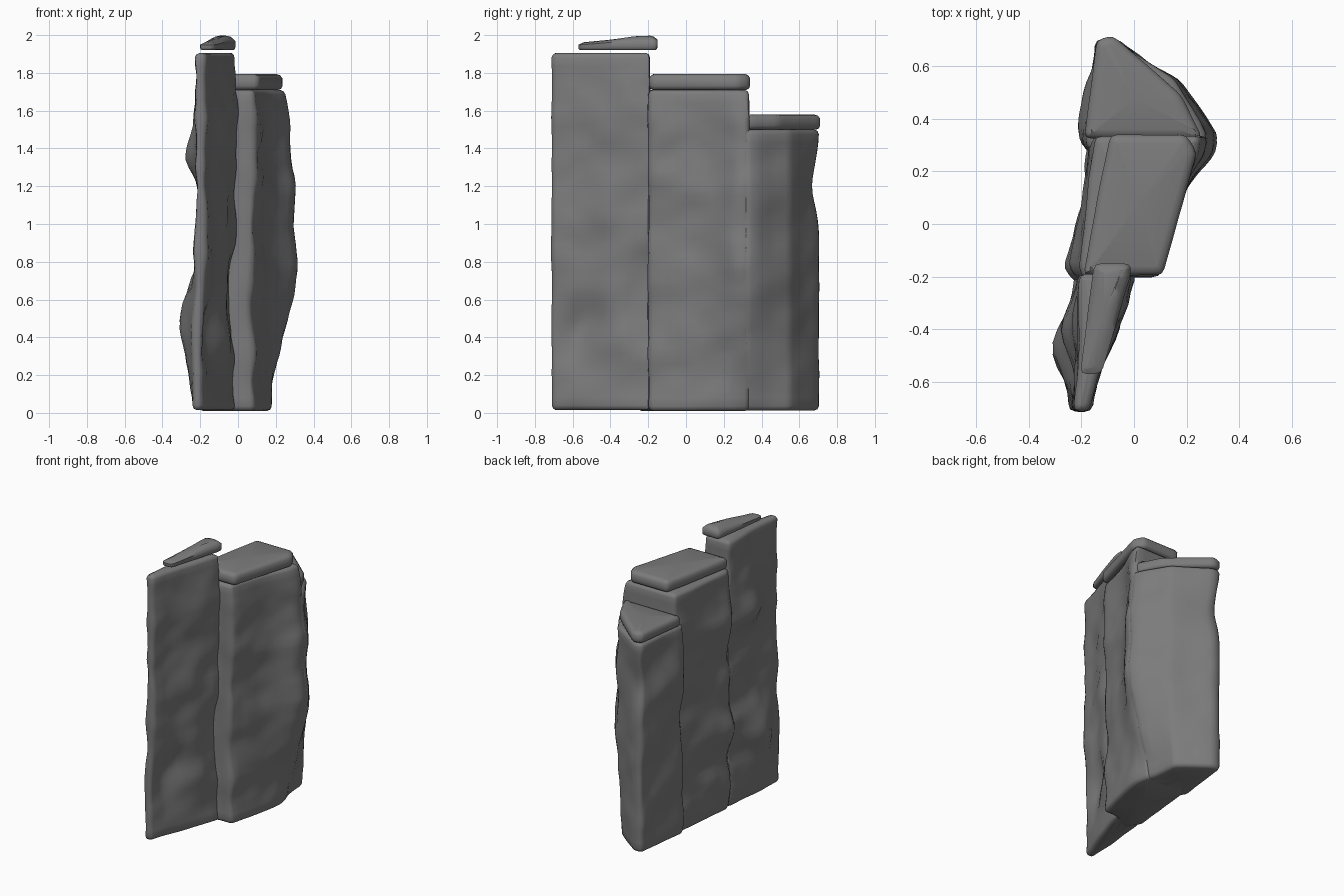
import bpy, bmesh, math
from mathutils import Vector, noise

if "Cube" in bpy.data.objects:
    bpy.data.objects.remove(bpy.data.objects["Cube"])

stone = bpy.data.materials.new("dark_stone")
stone.diffuse_color = (.2, .2, .2, 1)
stone.use_nodes = True
stone.node_tree.nodes["Principled BSDF"].inputs["Base Color"].default_value = stone.diffuse_color


def activate(ob):
    bpy.ops.object.select_all(action='DESELECT')
    ob.select_set(True)
    bpy.context.view_layer.objects.active = ob


def resample(pts, step, soft):
    # round each corner slightly, then subdivide the long edges
    n, out = len(pts), []
    for i in range(n):
        p, a, b = (Vector(pts[j % n]) for j in (i, i - 1, i + 1))
        pa = p + (a - p).normalized() * min(soft, (a - p).length * .35)
        pb = p + (b - p).normalized() * min(soft, (b - p).length * .35)
        out += [pa, (pa + pb + 2 * p) / 4, pb]
    res = []
    for i, p in enumerate(out):
        q = out[(i + 1) % len(out)]
        k = max(1, round((q - p).length / step))
        res += [p.lerp(q, j / k) for j in range(k)]
    return res


def rock(name, outline, z0, z1, bevel, amp, bumps=(), step=.045, top=None, taper=0):
    """Lofted stone: rounded outline, eased rims, noisy sides.
    Each bump is (centre, push, horizontal radius, vertical radius)."""
    ring = resample(outline, step, .025)
    n = len(ring)
    normals = []
    for i in range(n):
        t = (ring[(i + 1) % n] - ring[i - 1]).normalized()
        normals.append(Vector((t.y, -t.x)))
    k = max(1, round((z1 - z0 - 2 * bevel) / step))
    levels = [(z0, bevel), (z0 + bevel * .3, bevel * .3)]
    levels += [(z0 + bevel + (z1 - z0 - 2 * bevel) * j / k, 0) for j in range(k + 1)]
    levels += [(z1 - bevel * .3, bevel * .3 + taper * .5), (z1, bevel + taper)]
    bm = bmesh.new()
    rows = []
    for z, inset in levels:
        row = []
        for p, nr in zip(ring, normals):
            v = Vector((*(p - nr * inset), z))
            q = v * 4
            d = noise.noise(q) + .4 * noise.noise(q * 2.3)
            fade = min(1, .3 + 4 * min(z - z0, z1 - z))
            off = Vector((nr.x, nr.y * .3, 0)) * d * amp * fade
            for pos, push, rh, rv in bumps:
                g = v - Vector(pos)
                off += Vector(push) * math.exp(-(g.xy.length / rh) ** 2 - (g.z / rv) ** 2)
            v += off
            if top:
                v.z += top(v) * (z - z0) / (z1 - z0)
            row.append(bm.verts.new(v))
        rows.append(row)
    for a, b in zip(rows, rows[1:]):
        for i in range(n):
            j = (i + 1) % n
            bm.faces.new((a[i], a[j], b[j], b[i]))
    # close both ends with a fan
    for row, flip in ((rows[0], True), (rows[-1], False)):
        m = sum((v.co for v in row), Vector()) / n
        if top and not flip:
            m.z = z1 + top(m)
        cv = bm.verts.new(m)
        for i in range(n):
            f = (row[i], row[(i + 1) % n], cv)
            bm.faces.new(f[::-1] if flip else f)
    bmesh.ops.recalc_face_normals(bm, faces=bm.faces)
    me = bpy.data.meshes.new(name)
    bm.to_mesh(me)
    bm.free()
    me.materials.append(stone)
    ob = bpy.data.objects.new(name, me)
    bpy.context.collection.objects.link(ob)
    activate(ob)
    bpy.ops.object.shade_smooth_by_angle(angle=math.radians(55))
    return ob


# bulges shared by neighbouring columns, so that their joint stays even
ridge = [((.2, .33, .7), (.12, 0, 0), .17, .3), ((.2, .33, 1.2), (.085, 0, 0), .17, .25),
         ((.2, .33, 1.6), (.06, 0, 0), .2, .25)]
cleft = [((-.02, -.2, .58), (-.045, 0, 0), .12, .25)]

# three rock columns, stepping down from front to back and overlapping slightly
tall = rock("rock_columns", [(-.225, -.71), (-.175, -.71), (-.14, -.6), (-.005, -.19), (-.205, -.19)],
            .015, 1.905, .025, .03, cleft +
            [((-.24, -.48, .44), (-.1, 0, 0), .15, .2), ((-.22, -.4, 1.35), (-.06, 0, 0), .12, .12),
             ((-.22, -.6, .1), (-.02, 0, 0), .2, .4),
             ((-.08, -.4, .4), (.03, 0, 0), .12, .12), ((-.07, -.4, 1.1), (.03, 0, 0), .12, .2)])
middle = rock("middle_column", [(-.15, -.26), (-.09, -.26), (-.03, -.2), (.09, -.2),
                                (.195, .25), (.2, .335), (-.155, .335), (-.215, -.17)],
              .01, 1.71, .025, .03, ridge + cleft +
              [((-.22, -.16, 1.35), (-.03, 0, 0), .12, .12),
               ((-.22, -.15, .6), (-.03, 0, 0), .15, .15),
               ((.2, .335, 0), (-.04, 0, 0), .12, .25)])
short = rock("short_column", [(-.13, .25), (.16, .25), (.205, .325), (.14, .55),
                              (-.08, .705), (-.14, .70), (-.185, .30)],
             .012, 1.5, .025, .025, ridge +
             [((.2, .335, 0), (-.05, 0, 0), .2, .25), ((-.1, .7, 1.2), (.01, -.035, 0), .14, .14),
              ((-.18, .42, 1.1), (-.03, 0, 0), .15, .15)])

# weld the columns into one stone
activate(tall)
for other in (middle, short):
    mod = tall.modifiers.new("weld", 'BOOLEAN')
    mod.operation, mod.solver, mod.object = 'UNION', 'EXACT', other
    bpy.ops.object.modifier_move_to_index(modifier=mod.name, index=0)
    bpy.ops.object.modifier_apply(modifier=mod.name)
    bpy.data.objects.remove(other)
bpy.ops.object.shade_smooth_by_angle(angle=math.radians(55))

# cap slabs
rock("tall_cap", [(-.205, -.57), (-.125, -.57), (-.01, -.19), (-.015, -.15), (-.15, -.15)],
     1.92, 1.96, .012, .012, step=.03, taper=.03,
     top=lambda v: .04 * max(0, min(1, (v.y + .57) / .35)) * max(.2, 1 - abs(v.x + .08) * 5))
rock("middle_cap", [(-.195, -.195), (.11, -.195), (.24, .27), (.20, .34), (-.09, .34)],
     1.71, 1.795, .022, .012, step=.03, taper=.012)
rock("short_cap", [(-.19, .325), (.26, .325), (.18, .49), (-.08, .715), (-.14, .70)],
     1.5, 1.58, .022, .012, step=.03, taper=.012)
